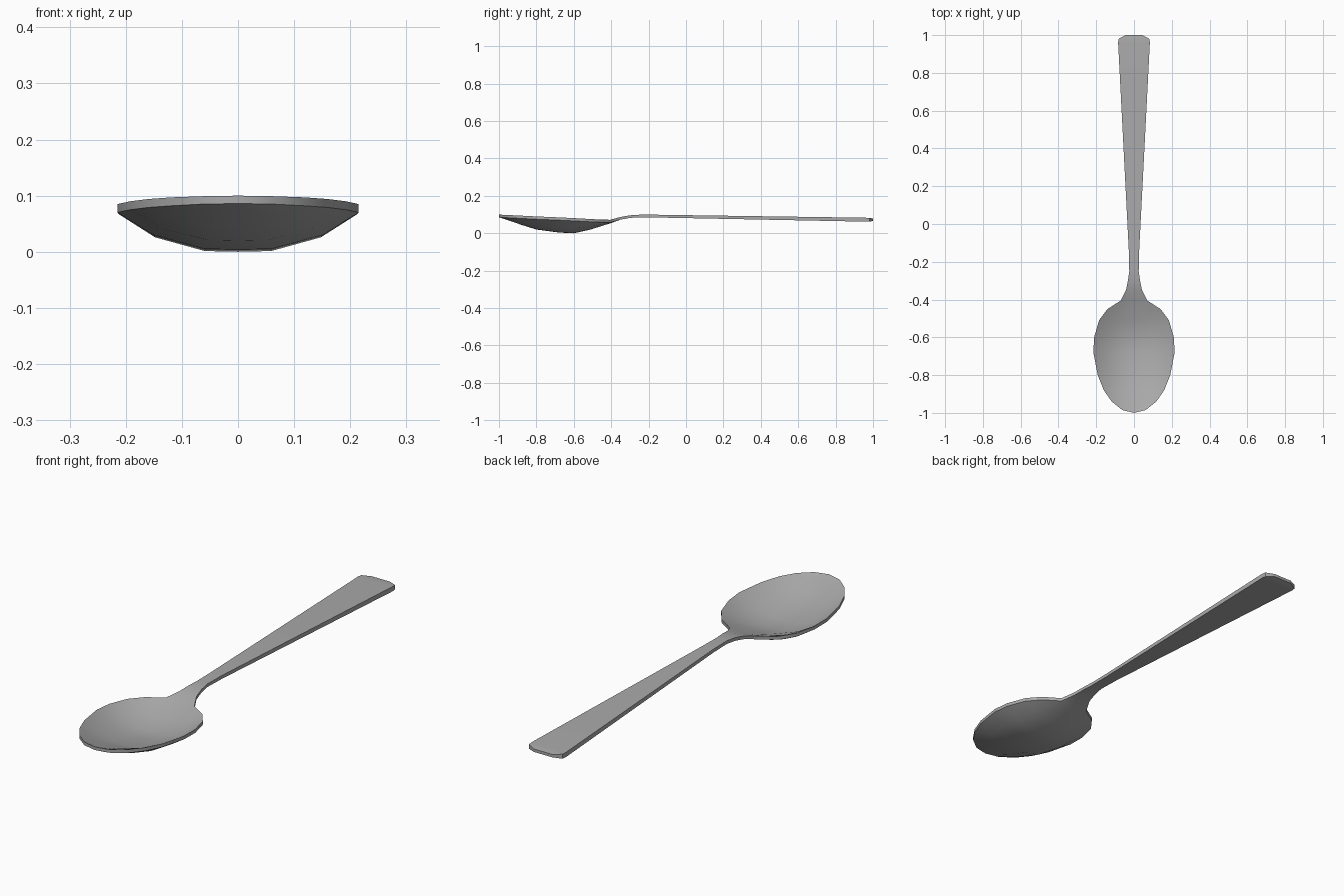
import bpy, bmesh, math

if "Cube" in bpy.data.objects:
    bpy.data.objects.remove(bpy.data.objects["Cube"])

# Steel colour
steel = bpy.data.materials.new("steel grey")
steel.diffuse_color = (0.4, 0.4, 0.4, 1)
steel.use_nodes = True
steel.node_tree.nodes["Principled BSDF"].inputs["Base Color"].default_value = steel.diffuse_color

# Spoon stations along its length: y, half width, rim height, bowl depth, thickness
ROWS = [
    (-1.0, 0.0, 0.100, 0.0, 0.014),
    (-0.985, 0.062, 0.099, 0.004, 0.014),
    (-0.94, 0.118, 0.097, 0.016, 0.015),
    (-0.88, 0.160, 0.094, 0.034, 0.015),
    (-0.80, 0.192, 0.090, 0.055, 0.015),
    (-0.68, 0.215, 0.085, 0.066, 0.015),
    (-0.60, 0.211, 0.081, 0.066, 0.015),
    (-0.51, 0.185, 0.076, 0.041, 0.015),
    (-0.45, 0.140, 0.073, 0.019, 0.015),
    (-0.405, 0.070, 0.072, 0.005, 0.014),
    (-0.35, 0.042, 0.087, 0.0, 0.014),
    (-0.30, 0.032, 0.096, 0.0, 0.014),
    (-0.25, 0.025, 0.099, 0.0, 0.014),
    (-0.15, 0.027, 0.099, 0.0, 0.015),
    (0.96, 0.084, 0.083, 0.0, 0.021),
    (0.98, 0.082, 0.082, 0.0, 0.020),
    (1.0, 0.045, 0.079, 0.0, 0.013),
]
# Cross-section: fraction of half width, fraction of bowl depth
HALF = [(1, 0), (0.7, 0.61), (0.28, 0.98)]
SECTION = [(-t, d) for t, d in HALF] + [(0, 1)] + HALF[::-1]

# Spoon body: loft of closed rings (top surface, then underside)
bm = bmesh.new()
rings = []
for y, w, z, depth, thick in ROWS:
    top = [bm.verts.new((t * w, y, z - d * depth)) for t, d in SECTION]
    low = [bm.verts.new((t * w, y, z - d * depth - thick)) for t, d in SECTION]
    rings.append(top + low[::-1])
n = len(rings[0])
for a, b in zip(rings, rings[1:]):
    for i in range(n):
        j = (i + 1) % n
        bm.faces.new((a[i], a[j], b[j], b[i]))
# Handle end cap
k = n // 2
for i in range(k - 1):
    r = rings[-1]
    bm.faces.new((r[i], r[i + 1], r[n - 2 - i], r[n - 1 - i]))
bmesh.ops.remove_doubles(bm, verts=bm.verts, dist=0.0005)
bmesh.ops.recalc_face_normals(bm, faces=bm.faces)

mesh = bpy.data.meshes.new("spoon")
bm.to_mesh(mesh)
bm.free()
mesh.materials.append(steel)
spoon = bpy.data.objects.new("spoon", mesh)
bpy.context.collection.objects.link(spoon)
bpy.context.view_layer.objects.active = spoon
spoon.select_set(True)
bpy.ops.object.shade_smooth_by_angle(angle=math.radians(40))
